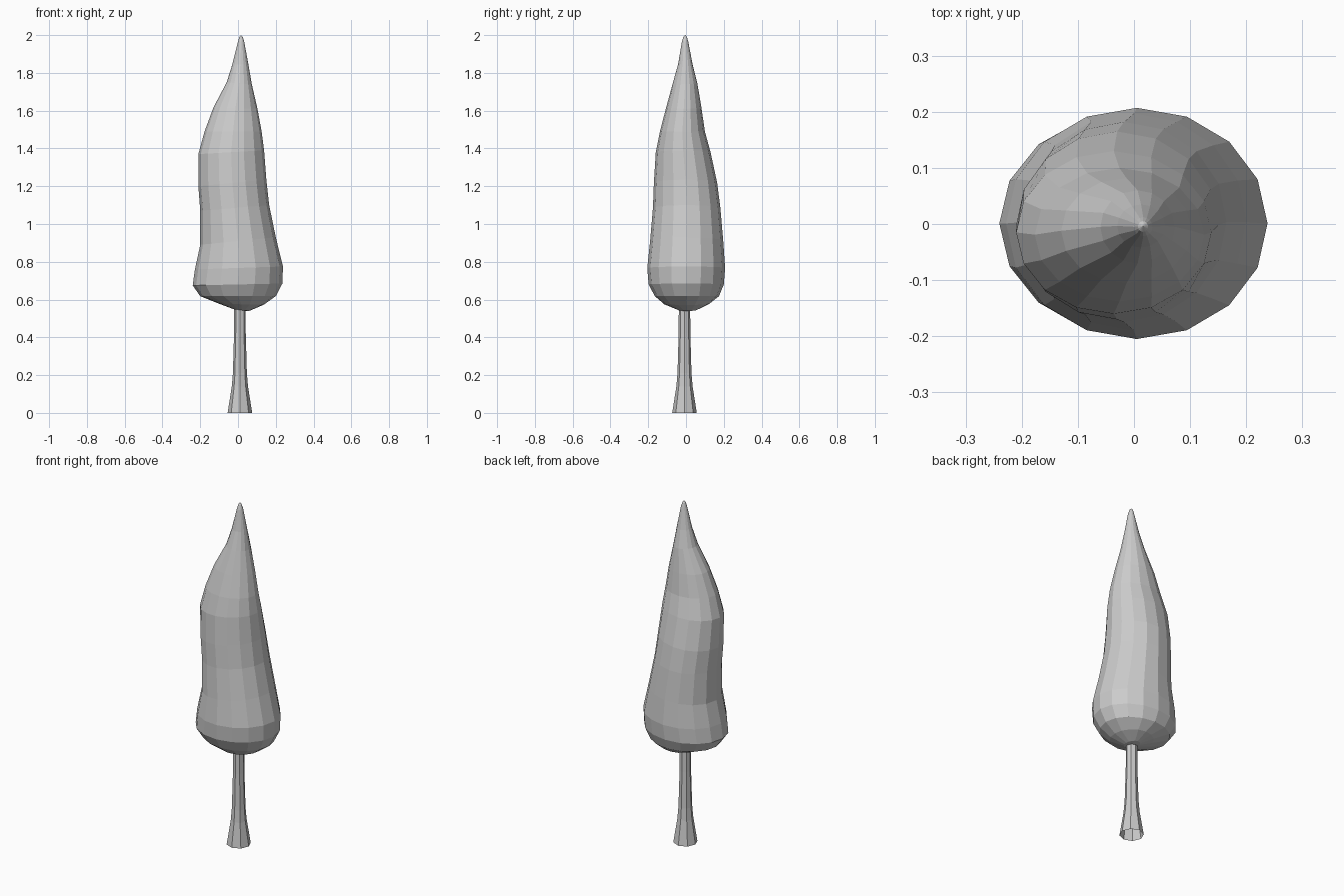
import bpy, bmesh
from math import cos, sin, tau


def loft(name, rings, sides, cap_start=None, cap_end=None):
    """Skin tilted elliptical rings: (x_left, z_left, x_right, z_right, y_front, y_back)."""
    bm = bmesh.new()
    loops = []
    for xl, zl, xr, zr, yf, yb in rings:
        loop = []
        for i in range(sides):
            c, s = cos(tau * i / sides), sin(tau * i / sides)
            loop.append(bm.verts.new(((xl + xr) / 2 + (xr - xl) / 2 * c,
                                      (yf + yb) / 2 + (yb - yf) / 2 * s,
                                      (zl + zr) / 2 + (zr - zl) / 2 * c)))
        loops.append(loop)
    for a, b in zip(loops, loops[1:]):
        for i in range(sides):
            j = (i + 1) % sides
            bm.faces.new((a[i], a[j], b[j], b[i]))
    for loop, tip in ((loops[0], cap_start), (loops[-1], cap_end)):
        if tip:
            v = bm.verts.new(tip)
            for i in range(sides):
                bm.faces.new((loop[i], loop[(i + 1) % sides], v))
    bmesh.ops.recalc_face_normals(bm, faces=bm.faces)
    mesh = bpy.data.meshes.new(name)
    bm.to_mesh(mesh)
    bm.free()
    obj = bpy.data.objects.new(name, mesh)
    bpy.context.collection.objects.link(obj)
    return obj


# Lopsided cypress crown, bottom to top
crown = [
    (-0.02, 0.548, 0.06, 0.540, -0.04, 0.055),
    (-0.10, 0.578, 0.135, 0.572, -0.115, 0.12),
    (-0.20, 0.618, 0.20, 0.618, -0.165, 0.175),
    (-0.24, 0.675, 0.235, 0.685, -0.198, 0.20),
    (-0.228, 0.76, 0.238, 0.775, -0.205, 0.207),
    (-0.20, 0.89, 0.20, 0.93, -0.19, 0.197),
    (-0.20, 1.07, 0.165, 1.10, -0.175, 0.182),
    (-0.21, 1.20, 0.15, 1.235, -0.17, 0.165),
    (-0.21, 1.37, 0.138, 1.39, -0.16, 0.13),
    (-0.177, 1.49, 0.125, 1.49, -0.138, 0.10),
    (-0.13, 1.617, 0.103, 1.61, -0.106, 0.082),
    (-0.06, 1.75, 0.073, 1.74, -0.07, 0.06),
    (-0.03, 1.845, 0.055, 1.845, -0.042, 0.035),
    (0.0, 1.965, 0.033, 1.965, -0.022, 0.012),
    (0.007, 1.99, 0.025, 1.99, -0.014, 0.005),
]
loft("foliage", crown, 16, (0.02, 0.005, 0.54), (0.016, -0.004, 2.0))

# Flared eight-sided trunk, open at the ground
trunk = [(0.01 - r, z, 0.01 + r, z, -0.008 - r, -0.008 + r)
         for r, z in ((0.065, 0), (0.043, 0.14), (0.037, 0.21), (0.031, 0.42), (0.03, 0.58))]
loft("trunk", trunk, 8)
